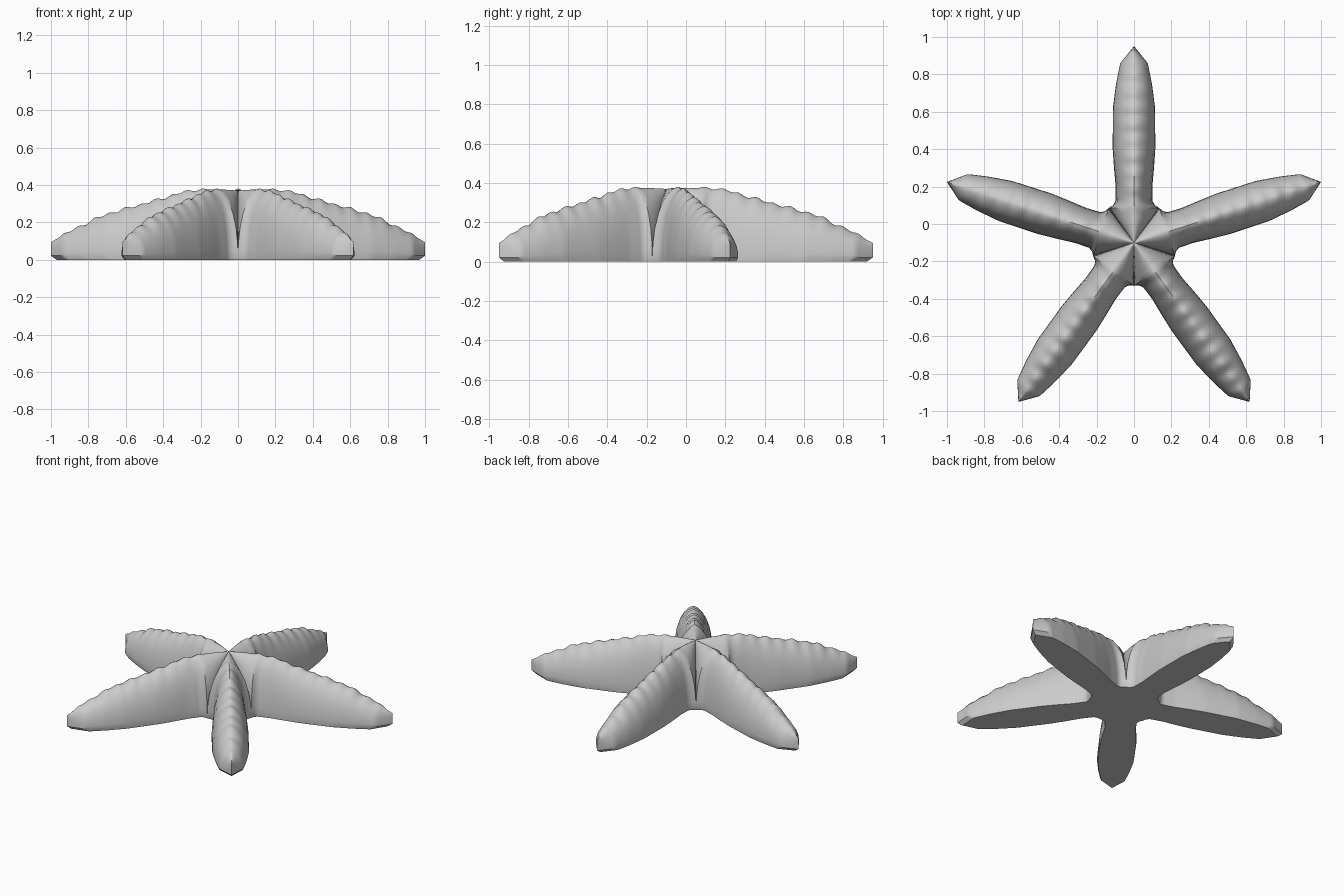
import bpy, bmesh, math

if "Cube" in bpy.data.objects:
    bpy.data.objects.remove(bpy.data.objects["Cube"])

CENTRE_Y = -0.1004
TIP = 1.0515
T36 = math.tan(math.radians(36))
VALLEY_R = 0.186

# arm half-width, ridge height and valley height against distance from centre
WIDTH = [(0.186, 0.135), (0.2, 0.113), (0.22, 0.1), (0.3, 0.098), (0.4, 0.107), (0.5, 0.114),
         (0.72, 0.113), (0.85, 0.096), (0.96, 0.074), (TIP, 0.0)]
RIDGE = [(0, 0.37), (0.12, 0.375), (0.24, 0.376), (0.32, 0.36), (0.45, 0.322), (0.6, 0.282),
         (0.72, 0.25), (0.8, 0.222), (0.9, 0.173), (0.98, 0.137), (TIP, 0.095)]
VALLEY = [(0, 0.37), (0.05, 0.29), (0.1, 0.21), (0.15, 0.11), (VALLEY_R, 0.022)]
# arched cross-section: (width fraction, height fraction)
ARCH = [(1, 0), (0.99, 0.1), (0.97, 0.22), (0.9, 0.42), (0.75, 0.64), (0.54, 0.82),
        (0.28, 0.945), (0.12, 0.985), (0, 1)]


def interp(table, r):
    for (a, va), (b, vb) in zip(table, table[1:]):
        if r <= b:
            return va + (vb - va) * (r - a) / (b - a)
    return table[-1][1]


def section(r):
    """Half section from the rim to the ridge, as (across, along, up)."""
    core = r <= VALLEY_R
    w = r * T36 if core else interp(WIDTH, r)
    low = interp(VALLEY, r) if core else 0.022
    fade = min(1, max(0, (r - 0.12) / 0.1)) * min(1, (TIP - r) / 0.1)
    bump = fade * (0.006 * math.sin(r * 72) + 0.003 * math.sin(r * 41 + 1))
    high = interp(RIDGE, r)
    return [(w * u, r, low + (high - low) * f + bump * f ** 6) for u, f in ARCH]


stations = [VALLEY_R * i / 8 for i in range(9)] + [0.2, 0.22]
stations += [0.22 + (TIP - 0.22) * i / 56 for i in range(1, 57)]

bm = bmesh.new()
for arm in range(5):
    a = math.radians(72 * arm)

    def vert(x, y, z):
        return bm.verts.new((x * math.cos(a) - y * math.sin(a),
                             x * math.sin(a) + y * math.cos(a) + CENTRE_Y, z))

    # upper skin of the arm
    rows = []
    for r in stations:
        half = section(r)
        full = half + [(-x, y, z) for x, y, z in reversed(half[:-1])]
        rows.append([vert(*p) for p in full])
    for p, q in zip(rows, rows[1:]):
        for i in range(len(p) - 1):
            bm.faces.new((p[i], q[i], q[i + 1], p[i + 1]))

    # chamfered rim and flat underside
    under = []
    for r, row in list(zip(stations, rows))[8:]:
        x, y, z = section(r)[0]
        under.append((vert(x * 0.97, y * 0.97, 0), vert(-x * 0.97, y * 0.97, 0), row[0], row[-1]))
    for p, q in zip(under, under[1:]):
        bm.faces.new((p[0], q[0], q[2], p[2]))
        bm.faces.new((p[3], q[3], q[1], p[1]))
        bm.faces.new((p[0], p[1], q[1], q[0]))
    bm.faces.new((vert(0, 0, 0), under[0][1], under[0][0]))

bmesh.ops.remove_doubles(bm, verts=bm.verts, dist=0.0004)
bmesh.ops.dissolve_degenerate(bm, edges=bm.edges, dist=0.0001)
bmesh.ops.recalc_face_normals(bm, faces=bm.faces)
mesh = bpy.data.meshes.new("starfish_body")
bm.to_mesh(mesh)
bm.free()

body = bpy.data.objects.new("starfish_body", mesh)
bpy.context.collection.objects.link(body)
bpy.context.view_layer.objects.active = body
body.select_set(True)
bpy.ops.object.shade_smooth_by_angle(angle=math.radians(40))
